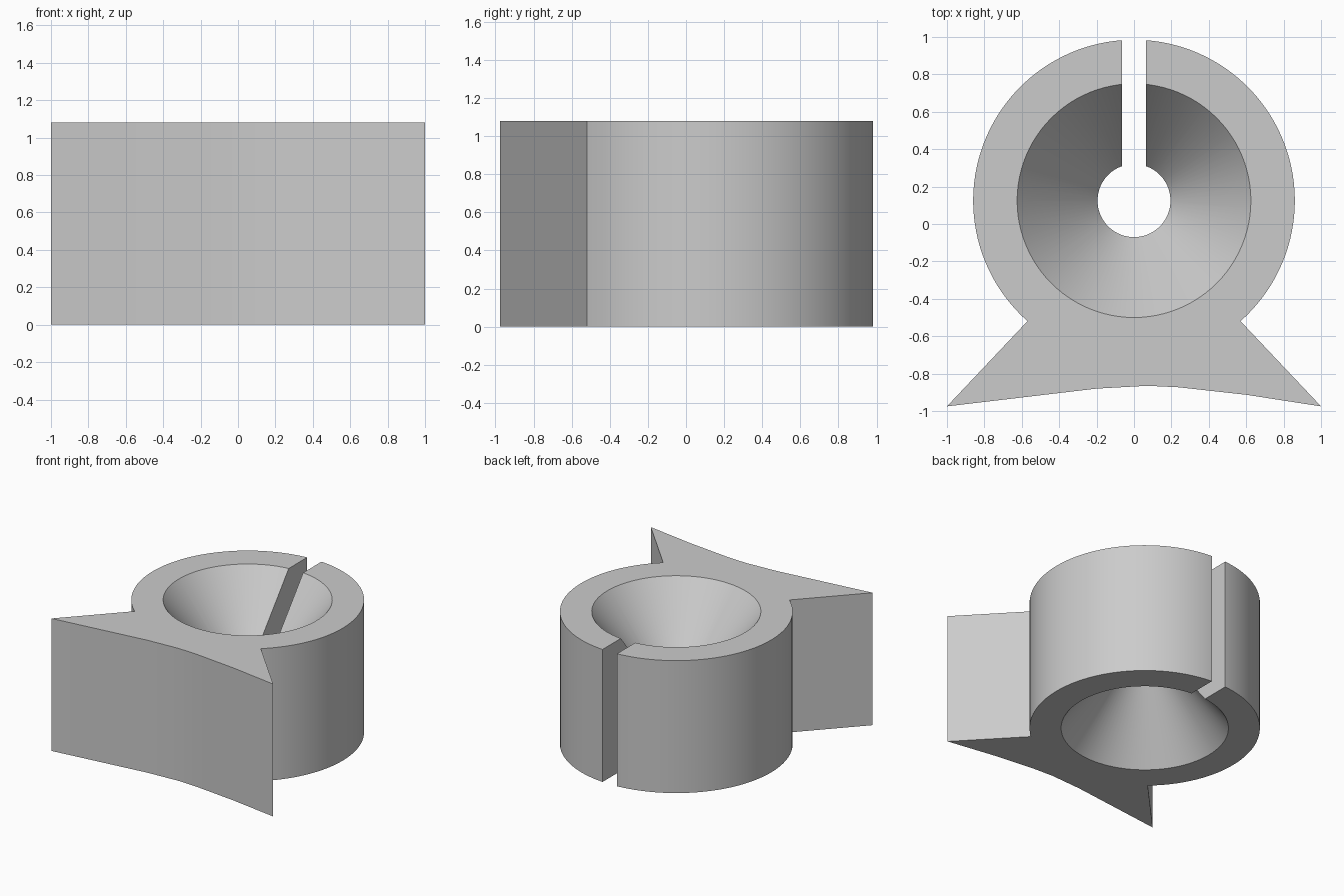
import bpy, bmesh, math
from mathutils import Matrix

cube = bpy.data.objects.get("Cube")
if cube:
    bpy.data.objects.remove(cube, do_unlink=True)

HEIGHT, CENTRE_Y, RADIUS = 1.08, 0.125, 0.86
RIM, WAIST, SLOT = 0.625, 0.195, 0.065
SEGMENTS = 96

grey = bpy.data.materials.new("light grey")
grey.use_nodes = True
colour = (0.6, 0.6, 0.6, 1)
grey.diffuse_color = colour
grey.node_tree.nodes["Principled BSDF"].inputs["Base Color"].default_value = colour


def make_object(name, bm):
    bmesh.ops.recalc_face_normals(bm, faces=bm.faces)
    mesh = bpy.data.meshes.new(name)
    bm.to_mesh(mesh)
    bm.free()
    mesh.materials.append(grey)
    obj = bpy.data.objects.new(name, mesh)
    bpy.context.collection.objects.link(obj)
    return obj


# Body outline: round barrel running into a flared, hollow-fronted foot
start = math.atan2(-0.52 - CENTRE_Y, 0.57)
sweep = math.pi - 2 * start
outline = [(RADIUS * math.cos(start + sweep * i / SEGMENTS),
            CENTRE_Y + RADIUS * math.sin(start + sweep * i / SEGMENTS))
           for i in range(SEGMENTS + 1)]
outline += [(-1, -0.975), (-0.2, -0.88), (0.07, -0.865),
            (0.24, -0.873), (0.6, -0.913), (1, -0.975)]
bm = bmesh.new()
base = bm.faces.new([bm.verts.new((x, y, 0)) for x, y in outline])
top = bmesh.ops.extrude_face_region(bm, geom=[base])["geom"]
bmesh.ops.translate(bm, vec=(0, 0, HEIGHT),
                    verts=[v for v in top if isinstance(v, bmesh.types.BMVert)])
body = make_object("slotted_holder", bm)

# Hourglass bore cutter, running past both ends
over = 0.1
wide = RIM + over * (RIM - WAIST) / (HEIGHT / 2)
bm = bmesh.new()
rings = []
for radius, z in ((wide, -over), (WAIST, HEIGHT / 2), (wide, HEIGHT + over)):
    rings.append([bm.verts.new((radius * math.cos(2 * math.pi * i / SEGMENTS),
                                CENTRE_Y + radius * math.sin(2 * math.pi * i / SEGMENTS), z))
                  for i in range(SEGMENTS)])
for low, high in zip(rings, rings[1:]):
    for i in range(SEGMENTS):
        j = (i + 1) % SEGMENTS
        bm.faces.new((low[i], low[j], high[j], high[i]))
bm.faces.new(rings[0])
bm.faces.new(rings[-1])
bore = make_object("bore_cutter", bm)

# Slot cutter, from the bore out through the back wall
bm = bmesh.new()
bmesh.ops.create_cube(bm, size=1, matrix=Matrix.Translation((0, CENTRE_Y + 0.5, HEIGHT / 2))
                      @ Matrix.Diagonal((2 * SLOT, 1, HEIGHT + 0.4, 1)))
slot = make_object("slot_cutter", bm)

# Cut the body, then shade it
bpy.ops.object.select_all(action="DESELECT")
bpy.context.view_layer.objects.active = body
body.select_set(True)
for cutter in (bore, slot):
    cut = body.modifiers.new(cutter.name, "BOOLEAN")
    cut.operation, cut.solver, cut.object = "DIFFERENCE", "EXACT", cutter
    bpy.ops.object.modifier_apply(modifier=cut.name)
    bpy.data.objects.remove(cutter, do_unlink=True)
bpy.ops.object.shade_smooth_by_angle(angle=math.radians(30))
